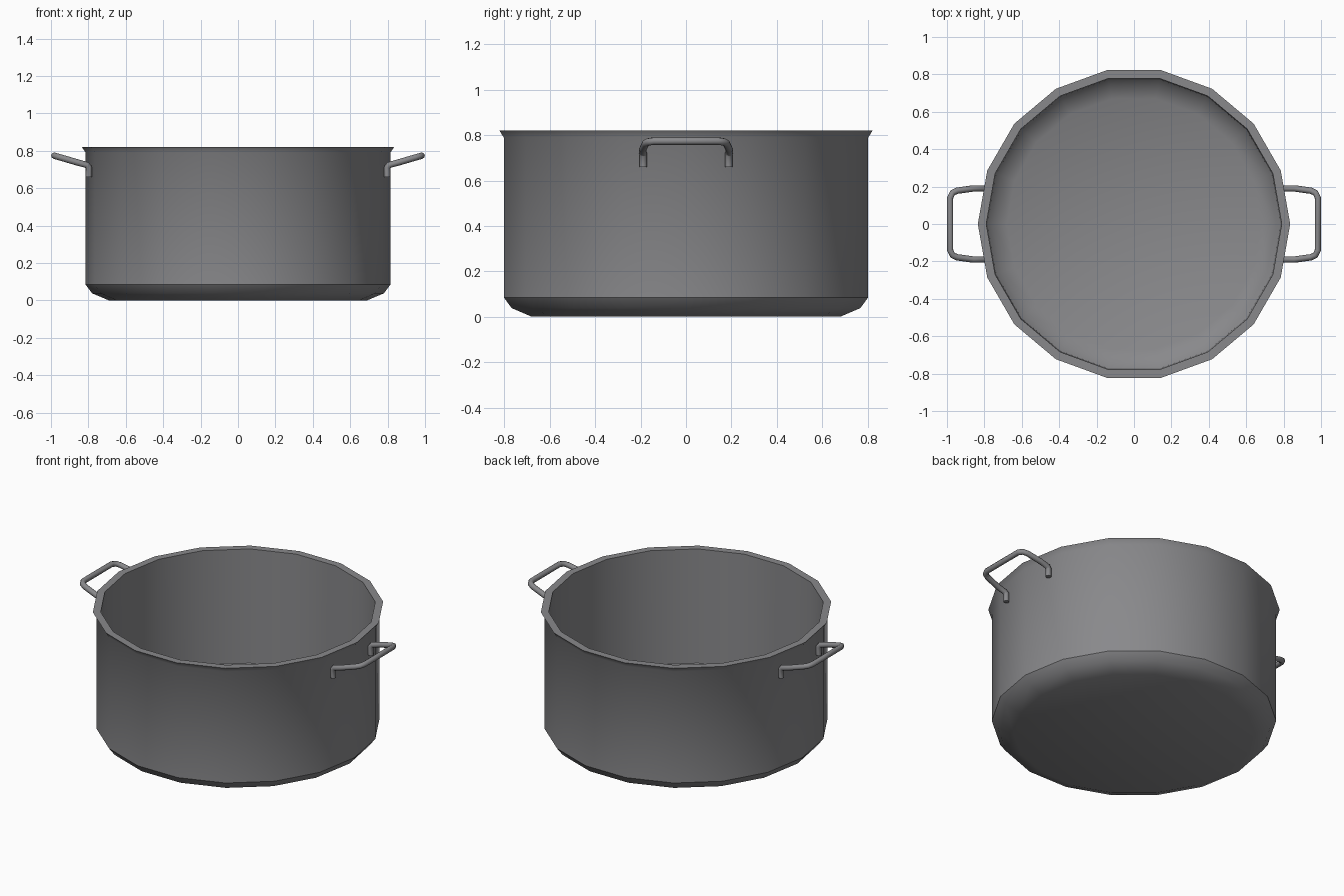
import bpy, bmesh, math
from mathutils import Vector

cube = bpy.data.objects.get("Cube")
if cube:
    bpy.data.objects.remove(cube, do_unlink=True)

SIDES = 18

steel = bpy.data.materials.new("grey_steel")
steel.use_nodes = True
grey = (0.25, 0.25, 0.26, 1)
steel.diffuse_color = grey
steel.node_tree.nodes["Principled BSDF"].inputs["Base Color"].default_value = grey


def select_only(obj):
    bpy.ops.object.select_all(action="DESELECT")
    obj.select_set(True)
    bpy.context.view_layer.objects.active = obj


def lathe(name, profile):
    """Spin a (radius, height) profile into rings and cap both ends."""
    bm = bmesh.new()
    rings = []
    for r, z in profile:
        angles = [math.tau * i / SIDES for i in range(SIDES)]
        rings.append([bm.verts.new((r * math.cos(a), r * math.sin(a), z)) for a in angles])
    for low, high in zip(rings, rings[1:]):
        for i in range(SIDES):
            j = (i + 1) % SIDES
            bm.faces.new((low[i], low[j], high[j], high[i]))
    bm.faces.new(rings[0][::-1])
    bm.faces.new(rings[-1])
    mesh = bpy.data.meshes.new(name)
    bm.to_mesh(mesh)
    bm.free()
    obj = bpy.data.objects.new(name, mesh)
    bpy.context.collection.objects.link(obj)
    mesh.materials.append(steel)
    select_only(obj)
    bpy.ops.object.shade_smooth_by_angle(angle=math.radians(35))
    return obj


def handle(name, side):
    """Bent rod: two legs on the wall joined by a raised grip."""
    half = [(0.798, 0.188, 0.66), (0.798, 0.188, 0.712), (0.808, 0.19, 0.724),
            (0.86, 0.19, 0.738), (0.945, 0.178, 0.763), (0.97, 0.167, 0.77),
            (0.983, 0.14, 0.774)]
    path = half + [(x, -y, z) for x, y, z in reversed(half)]
    curve = bpy.data.curves.new(name, "CURVE")
    curve.dimensions = "3D"
    curve.bevel_depth = 0.017
    curve.bevel_resolution = 2
    curve.use_fill_caps = True
    spline = curve.splines.new("POLY")
    spline.points.add(len(path) - 1)
    for point, (x, y, z) in zip(spline.points, path):
        # Turning half a circle about z keeps the rod's faces outward
        point.co = (side * x, side * y, z, 1)
    curve.materials.append(steel)
    obj = bpy.data.objects.new(name, curve)
    bpy.context.collection.objects.link(obj)
    select_only(obj)
    bpy.ops.object.convert(target="MESH")
    bpy.ops.object.shade_smooth_by_angle(angle=math.radians(50))


# Pot: base, bevelled foot, wall, flared rim, inner wall and inner floor
lathe("pot_body", [
    (0.69, 0.0), (0.78, 0.038), (0.815, 0.085), (0.815, 0.79), (0.835, 0.82),
    (0.79, 0.82), (0.785, 0.1), (0.755, 0.065), (0.68, 0.03)])

handle("left_handle", 1)
handle("right_handle", -1)
